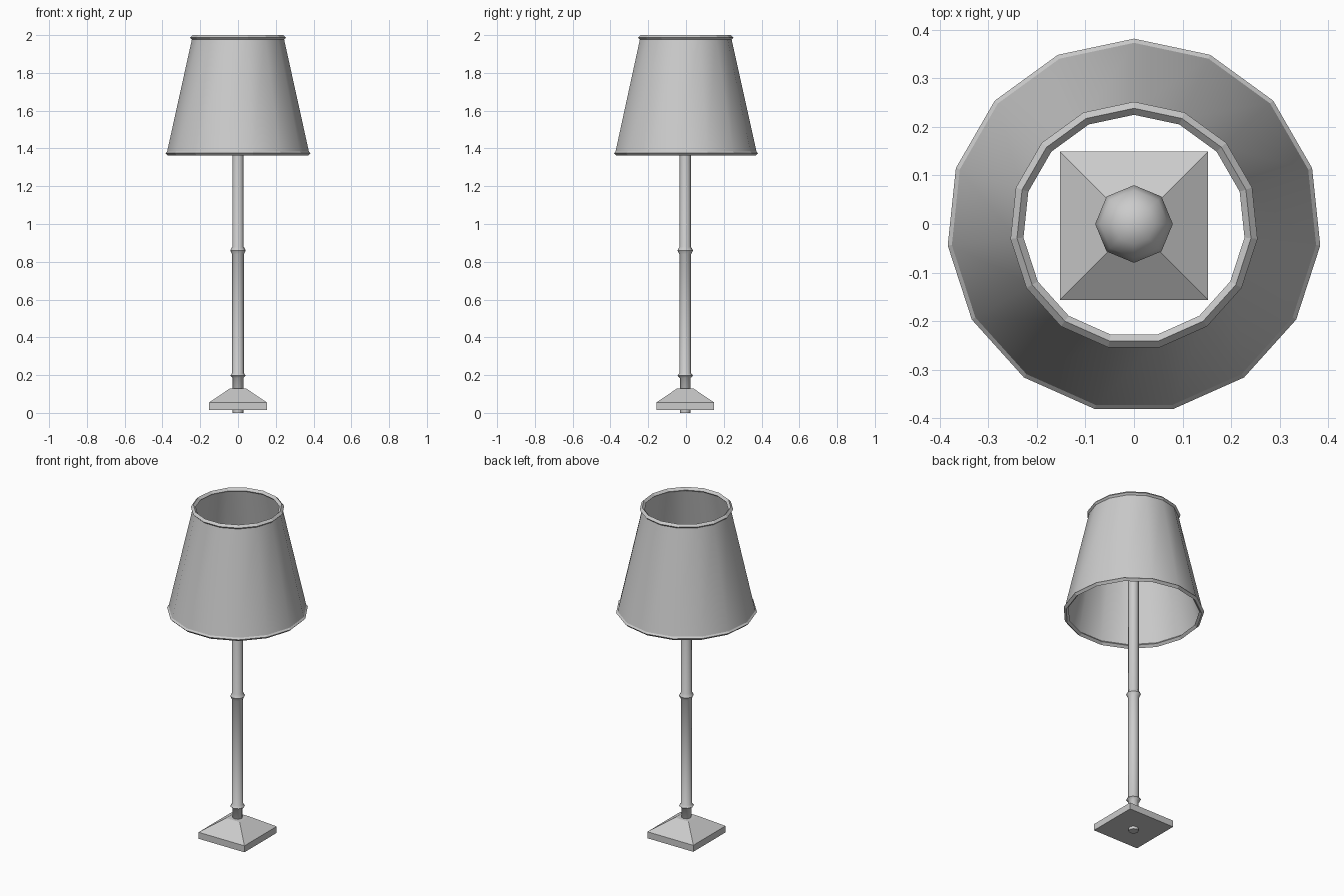
import bpy, bmesh, math

if "Cube" in bpy.data.objects:
    bpy.data.objects.remove(bpy.data.objects["Cube"])

CY = -0.004  # lamp axis, so that the odd-sided shade is centred overall


def spin(name, profile, sides, start=90, closed=False, smooth=None, turn=None, cy=CY):
    """Revolve an (r, z) profile around the lamp axis; r = 0 closes to a pole."""
    bm = bmesh.new()
    rings = []
    for r, z in profile:
        if r == 0:
            rings.append([bm.verts.new((0, cy, z))] * sides)
            continue
        ring = []
        for i in range(sides):
            a = math.radians(start) + 2 * math.pi * i / sides
            ring.append(bm.verts.new((r * math.cos(a), cy + r * math.sin(a), z)))
        rings.append(ring)
    pairs = list(zip(rings, rings[1:]))
    if closed:
        pairs.append((rings[-1], rings[0]))
    for low, high in pairs:
        for i in range(sides):
            j = (i + 1) % sides
            quad = [low[i], low[j], high[j], high[i]]
            bm.faces.new(list(dict.fromkeys(quad)))
    bmesh.ops.recalc_face_normals(bm, faces=bm.faces)
    mesh = bpy.data.meshes.new(name)
    bm.to_mesh(mesh)
    bm.free()
    obj = bpy.data.objects.new(name, mesh)
    bpy.context.collection.objects.link(obj)
    if smooth:
        bpy.ops.object.select_all(action='DESELECT')
        obj.select_set(True)
        bpy.context.view_layer.objects.active = obj
        bpy.ops.object.shade_smooth_by_angle(angle=math.radians(smooth))
    return obj


def rim(name, r, z, t=0.0135):
    """Ring with a diamond cross-section."""
    return spin(name, [(r + t, z), (r, z + t), (r - t, z), (r, z - t)], 15, closed=True)


# Square base with a sloped top
S = math.sqrt(2)
spin("base", [(0, 0.016), (0.153 * S, 0.016), (0.153 * S, 0.055),
              (0.045 * S, 0.128), (0, 0.128)], 4, start=45)

# Turned pole with two collars, running through the base
spin("pole", [(0, 0), (0.028, 0), (0.028, 0.185), (0.041, 0.197), (0.031, 0.21),
              (0.031, 0.84), (0.041, 0.86), (0.03, 0.88), (0.03, 1.6), (0, 1.6)],
     8, smooth=50)

# Bulb hidden within the shade
spin("bulb", [(0, 1.59), (0.03, 1.6), (0.065, 1.65), (0.08, 1.71), (0.07, 1.75),
              (0.042, 1.78), (0, 1.79)], 8, smooth=60, cy=0)

# Conical shade with trim rings
spin("shade", [(0.38, 1.372), (0.243, 1.988)], 15, smooth=40)
rim("shade_bottom_rim", 0.3725, 1.375)
rim("shade_top_rim", 0.2425, 1.9865)
